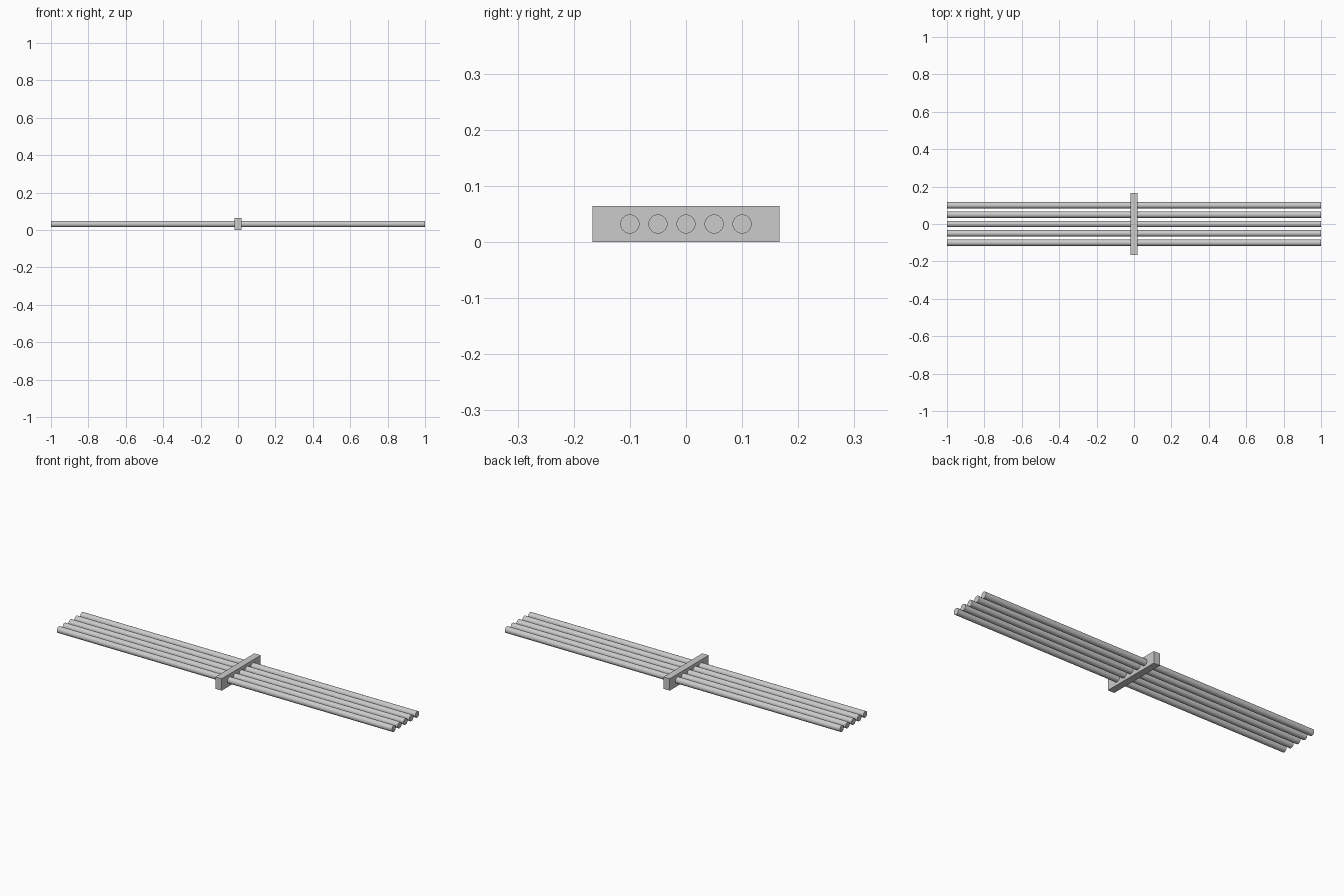
import bpy
from math import radians

if "Cube" in bpy.data.objects:
    bpy.data.objects.remove(bpy.data.objects["Cube"])

ROD_RADIUS = 0.017
ROD_SPACING = 0.05
HEIGHT = 0.064

# Five parallel round rods along x
for i in range(5):
    bpy.ops.mesh.primitive_cylinder_add(
        vertices=32, radius=ROD_RADIUS, depth=2,
        location=(0, (i - 2) * ROD_SPACING, HEIGHT / 2),
        rotation=(0, radians(90), 0))
    rod = bpy.context.object
    rod.name = f"rod_{i + 1}"
    bpy.ops.object.shade_smooth_by_angle(angle=radians(30))

# Rectangular clamp block across the middle
bpy.ops.mesh.primitive_cube_add(size=1, location=(0, 0, HEIGHT / 2))
block = bpy.context.object
block.name = "centre_block"
block.scale = (0.038, 0.333, HEIGHT)
bpy.ops.object.transform_apply(location=False, rotation=False, scale=True)
